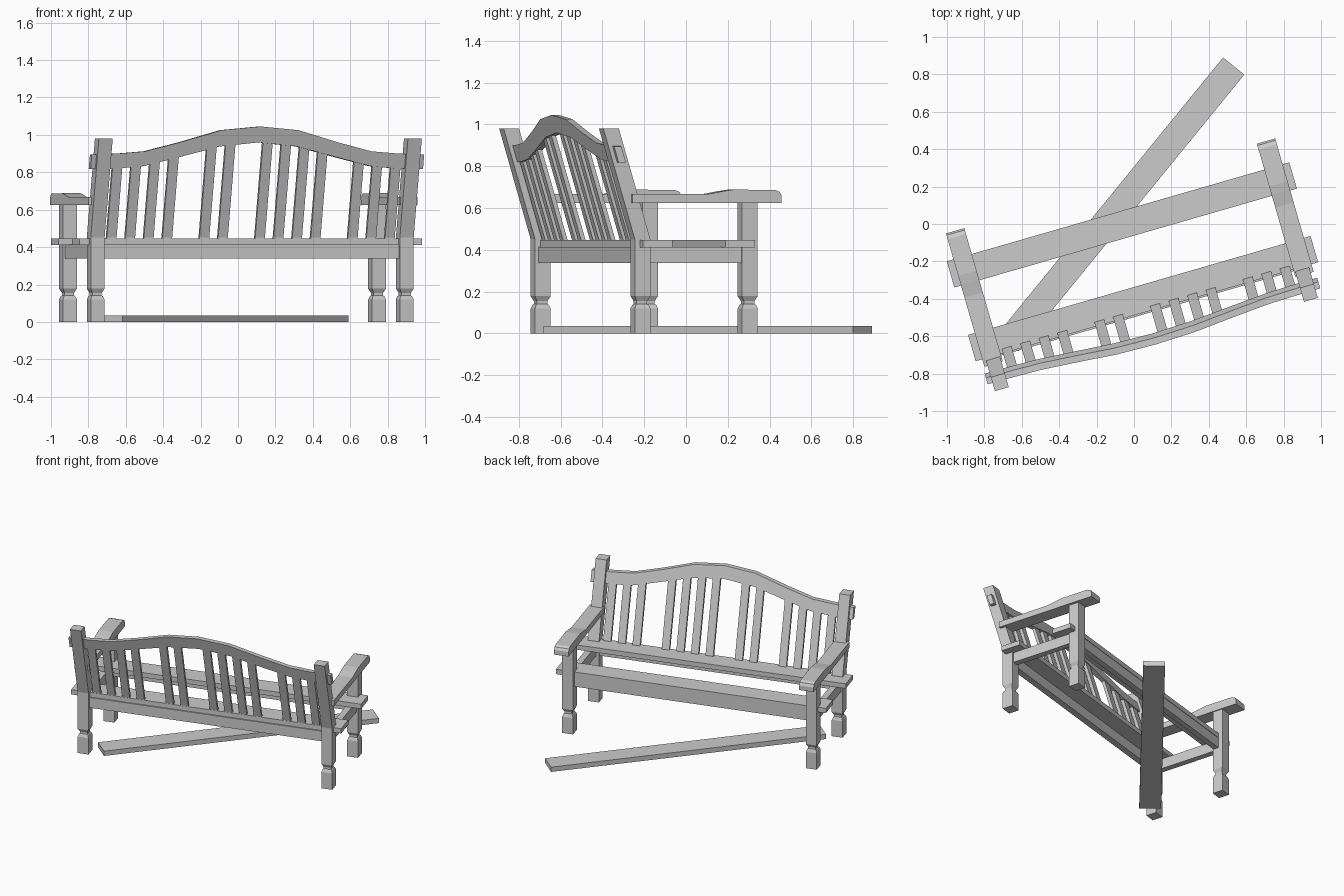
import bpy, bmesh, math
from mathutils import Matrix

if "Cube" in bpy.data.objects:
    bpy.data.objects.remove(bpy.data.objects["Cube"])

# The bench stands turned about z; local axes: x along seat, y towards the sitter, z up
BENCH = Matrix.Translation((-0.065, -0.005, 0)) @ Matrix.Rotation(math.radians(16.1), 4, 'Z')
FALLEN = Matrix.Translation((-0.07, 0.105, 0)) @ Matrix.Rotation(math.radians(50.8), 4, 'Z')
SIDE, FRONT, BACK = 0.86, 0.064, -0.47   # leg centres
LEG = 0.0385                             # half leg thickness
LEAN_Z, SLOPE = 0.45, 0.296              # where and how much the back leans


def loft(name, rings, frame=BENCH):
    """Skin a list of equal-sized point rings and cap both ends."""
    bm = bmesh.new()
    vs = [[bm.verts.new(p) for p in r] for r in rings]
    n = len(rings[0])
    for a, b in zip(vs, vs[1:]):
        for i in range(n):
            j = (i + 1) % n
            bm.faces.new((a[i], a[j], b[j], b[i]))
    bm.faces.new(vs[0][::-1])
    bm.faces.new(vs[-1])
    bmesh.ops.recalc_face_normals(bm, faces=bm.faces)
    bm.transform(frame)
    me = bpy.data.meshes.new(name)
    bm.to_mesh(me)
    bm.free()
    ob = bpy.data.objects.new(name, me)
    bpy.context.collection.objects.link(ob)
    return ob


def rect(x, y, z, hx, hy):
    return [(x - hx, y - hy, z), (x + hx, y - hy, z), (x + hx, y + hy, z), (x - hx, y + hy, z)]


def bar(name, x, y, hx, hy, z0, z1, frame=BENCH):
    return loft(name, [rect(x, y, z0, hx, hy), rect(x, y, z1, hx, hy)], frame)


def lean(z):
    return BACK - SLOPE * max(0, z - LEAN_Z)


# Seat planks, with the middle one lying on the ground
bar("front_seat_plank", 0, 0, 0.953, 0.073, 0.412, 0.447)
bar("back_seat_plank", 0, -0.41, 0.953, 0.073, 0.412, 0.447)
bar("fallen_seat_plank", 0, 0, 0.954, 0.073, 0, 0.035, FALLEN)

# Long rails under the planks
bar("front_rail", 0, 0.05, SIDE, 0.02, 0.338, 0.413)
bar("back_rail", 0, BACK, SIDE, 0.022, 0.338, 0.413)

# Legs with a cut neck, side rails and arms on both sides
foot = [(0, 1), (0.12, 1), (0.137, 0.82), (0.141, 0.68), (0.155, 0.68), (0.178, 1)]
arm = [(-0.525, 0.625), (0.217, 0.625), (0.217, 0.658), (0.207, 0.677), (0.185, 0.686),
       (-0.02, 0.688), (-0.07, 0.681), (-0.14, 0.668), (-0.525, 0.668)]
for s, side in ((-1, "left"), (1, "right")):
    x = s * SIDE
    loft(side + "_front_leg", [rect(x, FRONT, z, LEG * k, LEG * k) for z, k in foot + [(0.63, 1)]])
    loft(side + "_back_post", [rect(x, lean(z), z, LEG * k, LEG * k)
                               for z, k in foot + [(LEAN_Z, 1), (0.98, 1)]])
    bar(side + "_side_rail", s * 0.865, (FRONT + BACK) / 2, 0.022, 0.25, 0.338, 0.413)
    loft(side + "_arm", [[(s * 0.865 + h, y, z) for y, z in arm] for h in (-0.051, 0.051)])

# Curved crest rail: half-profile of (x, bottom z, top z), mirrored
half = [(0, 0.96, 1.045), (0.215, 0.938, 1.025), (0.44, 0.88, 0.96),
        (0.63, 0.833, 0.912), (0.78, 0.82, 0.9), (0.925, 0.817, 0.895)]
crest = [(-x, b, t) for x, b, t in half[:0:-1]] + half
T = 0.018
loft("crest_rail", [[(x, lean(b) - T, b), (x, lean(b) + T, b), (x, lean(t) + T, t), (x, lean(t) - T, t)]
                    for x, b, t in crest])


def crest_bottom(x):
    for (x0, b0, _), (x1, b1, _) in zip(crest, crest[1:]):
        if x0 <= x <= x1:
            return b0 + (b1 - b0) * (x - x0) / (x1 - x0)


# Back slats, a few of them missing
for i in range(16):
    if i in (4, 7, 12):
        continue
    x = -0.774 + 0.1032 * i
    top = crest_bottom(x) + 0.025
    loft("back_slat", [rect(x, lean(z), z, 0.027, 0.011) for z in (0.44, LEAN_Z, top)])
